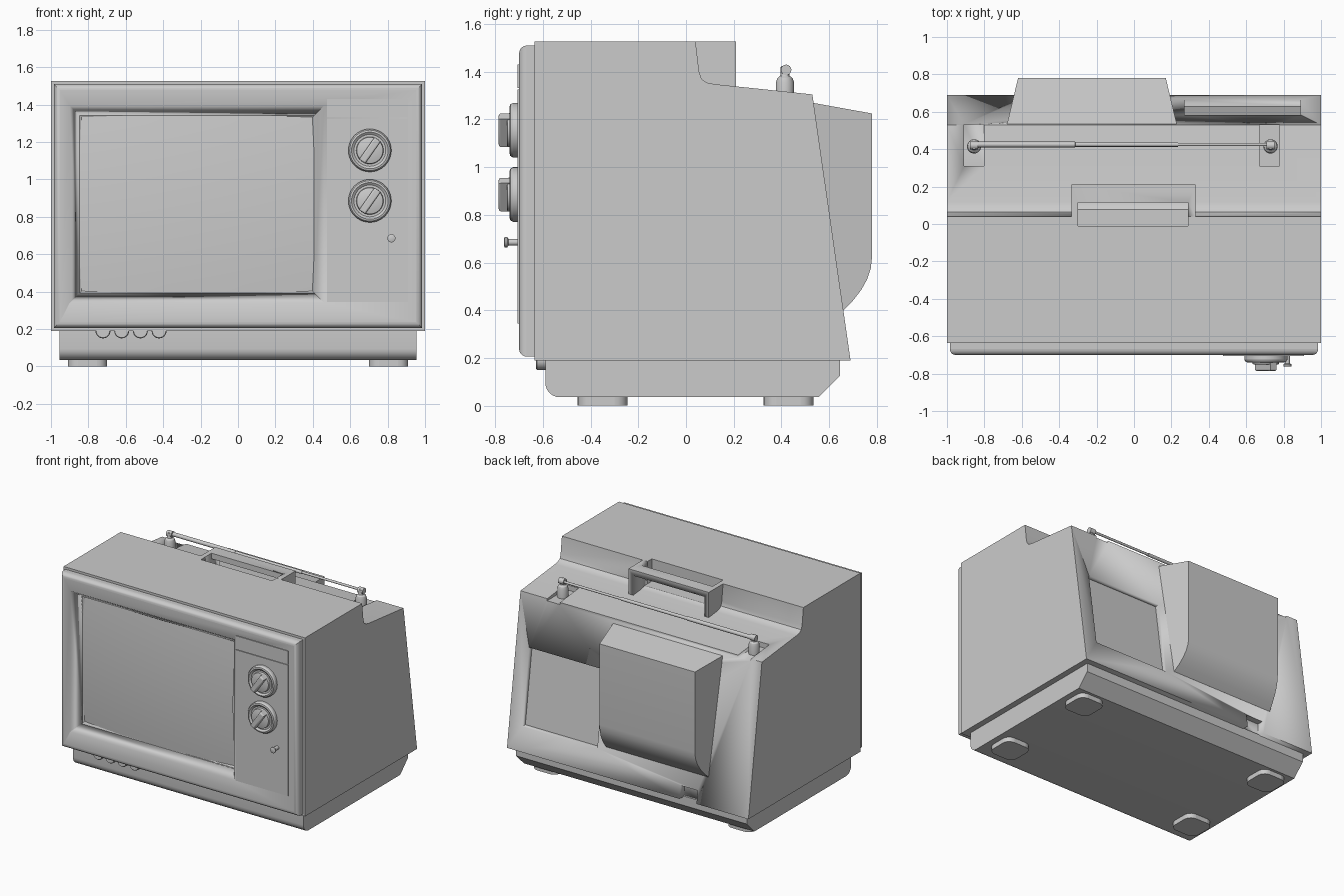
import bpy, bmesh, math
from mathutils import Matrix

if "Cube" in bpy.data.objects:
    bpy.data.objects.remove(bpy.data.objects["Cube"])


def finish(name, bm, smooth=True):
    bmesh.ops.recalc_face_normals(bm, faces=bm.faces)
    me = bpy.data.meshes.new(name)
    bm.to_mesh(me)
    bm.free()
    ob = bpy.data.objects.new(name, me)
    bpy.context.collection.objects.link(ob)
    if smooth:
        select(ob)
        bpy.ops.object.shade_smooth_by_angle(angle=math.radians(30))
    return ob


def select(ob):
    bpy.ops.object.select_all(action='DESELECT')
    ob.select_set(True)
    bpy.context.view_layer.objects.active = ob


def loft(name, rings):
    """Skin a list of equal-length closed rings and cap both ends."""
    bm = bmesh.new()
    vs = [[bm.verts.new(p) for p in r] for r in rings]
    n = len(rings[0])
    for a, b in zip(vs, vs[1:]):
        for i in range(n):
            j = (i + 1) % n
            bm.faces.new((a[i], a[j], b[j], b[i]))
    bm.faces.new(vs[0])
    bm.faces.new(vs[-1])
    return finish(name, bm)


def prism(name, pts, x0, x1, taper=lambda y: 0):
    """Extrude a (y, z) side profile along x."""
    return loft(name, [[(x0 + taper(y), y, z) for y, z in pts],
                       [(x1 - taper(y), y, z) for y, z in pts]])


def box(name, x0, x1, y0, y1, z0, z1):
    return prism(name, [(y0, z0), (y1, z0), (y1, z1), (y0, z1)], x0, x1)


def lathe(name, pts, loc, axis='z', n=32):
    """Turn (radius, height) points; axis y points to the front, x to the right."""
    rot = {'z': Matrix(), 'y': Matrix.Rotation(math.pi / 2, 4, 'X'),
           'x': Matrix.Rotation(math.pi / 2, 4, 'Y')}[axis]
    m = Matrix.Translation(loc) @ rot
    ang = [2 * math.pi * i / n for i in range(n)]
    ob = loft(name, [[(r * math.cos(a), r * math.sin(a), h) for a in ang] for r, h in pts])
    ob.data.transform(m)
    return ob


def bevel(ob, width, segs, test):
    """Round the edges whose two end points pass the test."""
    bm = bmesh.new()
    bm.from_mesh(ob.data)
    es = [e for e in bm.edges if test(e.verts[0].co, e.verts[1].co)]
    bmesh.ops.bevel(bm, geom=es, offset=width, segments=segs, profile=0.5, affect='EDGES')
    bm.to_mesh(ob.data)
    bm.free()
    select(ob)
    bpy.ops.object.shade_smooth_by_angle(angle=math.radians(30))
    return ob


def cut(targets, cutter):
    cutter.hide_render = True
    for ob in targets:
        select(ob)
        mod = ob.modifiers.new('cut', 'BOOLEAN')
        mod.operation, mod.solver, mod.object = 'DIFFERENCE', 'EXACT', cutter
        bpy.ops.object.modifier_apply(modifier=mod.name)
    bpy.data.objects.remove(cutter)


def back_y(z):
    return 0.53 + (1.305 - z) * 0.1435


# Cabinet shell with stepped top and sloping back
shell = prism('cabinet_shell', [(-0.635, 0.19), (0.69, 0.19), (0.53, 1.305), (0.12, 1.348),
                                (0.085, 1.355), (0.065, 1.37), (0.055, 1.40), (0.04, 1.527),
                                (-0.635, 1.527)], -1, 1)

# Front bezel with rounded rim
bezel = box('front_bezel', -0.985, 0.985, -0.70, -0.63, 0.205, 1.51)
bevel(bezel, 0.032, 5, lambda a, b: a.y < -0.69 and b.y < -0.69)


# Slanted screen opening cut through bezel and shell
def rect(y, d):
    x0, x1, z0, z1 = -0.90 + d, 0.46 - d, 0.34 + d, 1.395 - d
    return [(x0, y, z0), (x1, y, z0), (x1, y, z1), (x0, y, z1)]


cut([shell, bezel], loft('cutter', [rect(-0.72, -0.015), rect(-0.60, 0.075)]))

# Bulging picture tube
bm = bmesh.new()
bmesh.ops.create_grid(bm, x_segments=20, y_segments=20, size=1)
for v in bm.verts:
    u, w = v.co.x, v.co.y
    v.co = (-0.22 + 0.625 * u, -0.655 + 0.02 * (u * u + w * w), 0.8675 + 0.475 * w)
finish('screen', bm)

# Carry handle over a finger recess
handle = box('carry_handle', -0.335, 0.33, 0.04, 0.21, 1.31, 1.527)
cut([shell, handle], box('cutter', -0.30, 0.29, -0.01, 0.115, 1.36, 1.7))
cut([handle], box('cutter', -0.30, 0.29, -0.1, 0.3, 1.2, 1.485))

# Recesses in the back: connection panel, cable notch, antenna notches
zt, zb, d = 0.93, 0.37, 0.035
cut([shell], prism('cutter', [(back_y(zt) - d, zt), (back_y(zt) + 0.1, zt),
                              (back_y(zb) + 0.1, zb), (back_y(zb) - d, zb)], 0.27, 0.89))
cut([shell], box('cutter', -0.57, -0.43, 0.63, 0.8, 0.1, 0.285))
for x in (-0.855, 0.725):
    cut([shell], box('cutter', x - 0.053, x + 0.053, 0.31, 0.7, 1.29, 1.5))

# Tapered rear tube cover
prism('rear_cover', [(0.50, 1.276), (0.53, 1.27), (0.78, 1.225), (0.78, 0.62), (0.775, 0.575),
                     (0.76, 0.53), (0.735, 0.485), (0.70, 0.44), (0.66, 0.40), (0.50, 0.38)],
      -0.68, 0.23, lambda y: 0.06 * (y - 0.53) / 0.25)

# Base plinth with rounded front and chamfered back
arc = [(-0.53 - 0.06 * math.sin(t), 0.095 - 0.06 * math.cos(t))
       for t in [math.pi / 2 * i / 6 for i in range(7)]]
prism('base_plinth', [(0.555, 0.035)] + arc + [(-0.59, 0.195), (0.645, 0.195), (0.645, 0.125)],
      -0.955, 0.955)

# Four rounded feet
for sx, side in ((-1, 'left'), (1, 'right')):
    for y, end in ((-0.35, 'front'), (0.43, 'back')):
        x = sx * 0.805
        foot = box(f'{end}_{side}_foot', x - 0.105, x + 0.105, y - 0.105, y + 0.105, 0, 0.04)
        bevel(foot, 0.055, 5, lambda a, b: abs(a.z - b.z) > 0.03)

# Row of push buttons under the bezel
for i in range(4):
    lathe(f'push_button_{i + 1}', [(0.04, 0), (0.04, 0.04), (0.036, 0.045)],
          (-0.722 + 0.1 * i, -0.585, 0.19), 'y', 24)

# Control panel and its top strip
box('control_panel', 0.475, 0.91, -0.706, -0.69, 0.345, 1.325)
box('control_strip', 0.475, 0.91, -0.706, -0.69, 1.332, 1.43)

# Two tuning dials with diagonal grips
for i, z in enumerate((1.155, 0.885)):
    lathe(f'dial_{i + 1}', [(0.115, 0), (0.115, 0.025), (0.108, 0.037), (0.098, 0.04),
                            (0.085, 0.03), (0.073, 0.03), (0.07, 0.048), (0.066, 0.05)],
          (0.705, -0.70, z), 'y', 40)
    grip = box(f'dial_grip_{i + 1}', -0.072, 0.072, -0.786, -0.74, -0.02, 0.02)
    bevel(grip, 0.009, 3, lambda a, b: a.y < -0.78 and b.y < -0.78)
    grip.data.transform(Matrix.Translation((0.705, 0, z)) @ Matrix.Rotation(-math.radians(55), 4, 'Y'))

# Small pull knob
lathe('pull_knob', [(0.014, 0), (0.014, 0.045), (0.022, 0.05), (0.022, 0.06), (0.016, 0.063)],
      (0.82, -0.70, 0.685), 'y', 20)

# Antenna posts and the folded telescopic rod
for x, side in ((-0.855, 'left'), (0.73, 'right')):
    lathe(f'antenna_post_{side}', [(0.038, 0), (0.038, 0.07), (0.032, 0.088), (0.02, 0.098),
                                   (0.018, 0.105), (0.018, 0.135), (0.014, 0.14)],
          (x, 0.415, 1.285), 'z', 24)
    lathe(f'antenna_clip_{side}', [(0.022, -0.022), (0.022, 0.022)], (x, 0.42, 1.408), 'x', 16)
lathe('antenna_rod', [(0.015, 0), (0.015, 0.55), (0.012, 0.551), (0.012, 1.1), (0.009, 1.101),
                      (0.009, 1.6)], (-0.865, 0.425, 1.408), 'x', 16)
